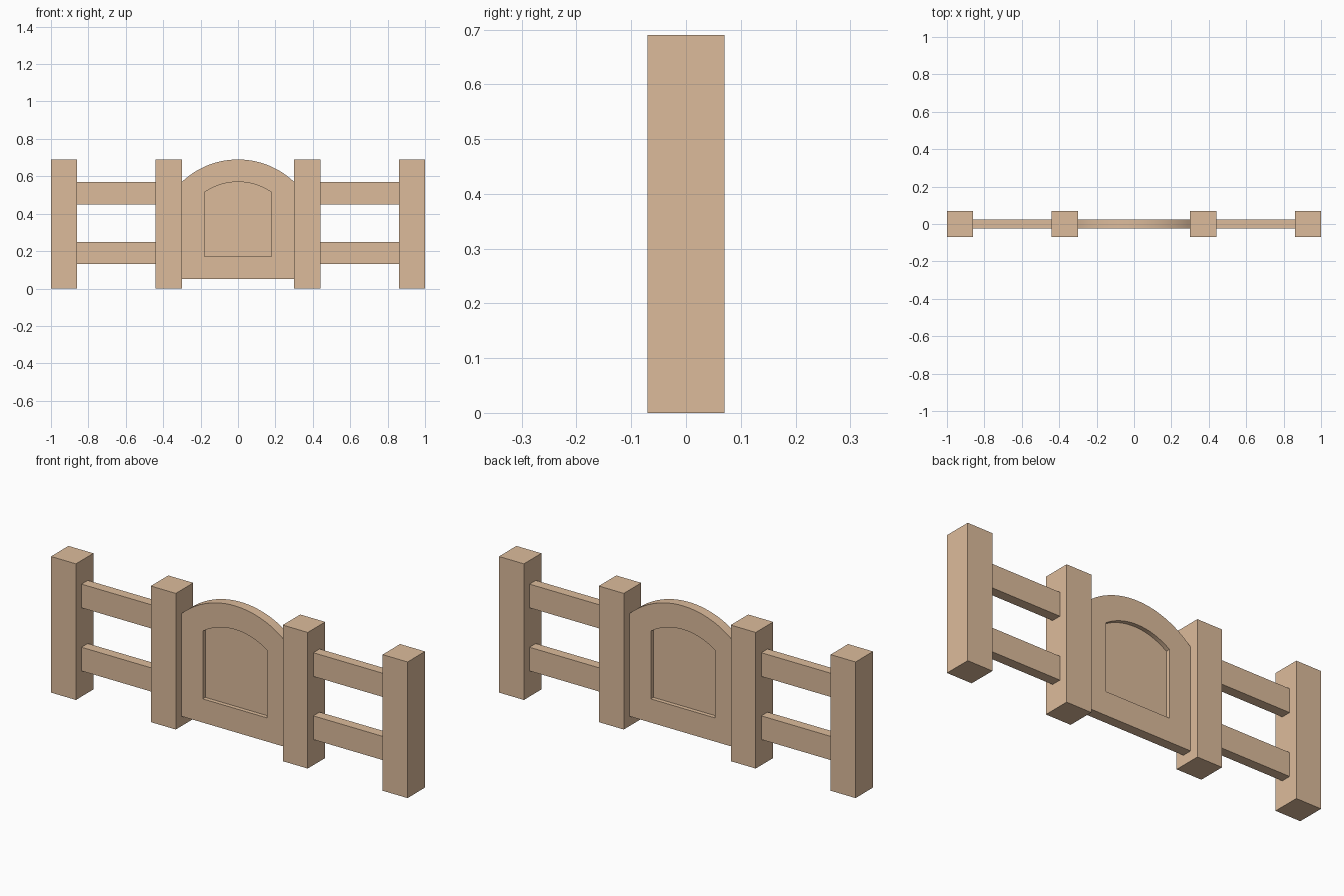
import bpy, bmesh, math

if "Cube" in bpy.data.objects:
    bpy.data.objects.remove(bpy.data.objects["Cube"])

wood = bpy.data.materials.new("wood")
wood.diffuse_color = (0.72, 0.50, 0.33, 1)
wood.use_nodes = True
wood.node_tree.nodes["Principled BSDF"].inputs["Base Color"].default_value = wood.diffuse_color


def add_mesh(name, bm):
    bmesh.ops.recalc_face_normals(bm, faces=bm.faces[:])
    me = bpy.data.meshes.new(name)
    bm.to_mesh(me)
    bm.free()
    me.materials.append(wood)
    ob = bpy.data.objects.new(name, me)
    bpy.context.collection.objects.link(ob)
    return ob


def box(name, x0, x1, z0, z1, depth):
    bm = bmesh.new()
    bmesh.ops.create_cube(bm, size=1)
    for v in bm.verts:
        v.co.x = (x0 + x1) / 2 + v.co.x * (x1 - x0)
        v.co.y *= depth
        v.co.z = (z0 + z1) / 2 + v.co.z * (z1 - z0)
    return add_mesh(name, bm)


def arched(half, bottom, radius, centre_z=0.255, n=32):
    """Outline with a square bottom and an arc across the top."""
    a = math.asin(half / radius)
    arc = [(radius * math.sin(a - 2 * a * i / n),
            centre_z + radius * math.cos(a - 2 * a * i / n)) for i in range(n + 1)]
    return [(-half, bottom), (half, bottom)] + arc


def loop(bm, pts, y):
    return [bm.verts.new((x, y, z)) for x, z in pts]


def bridge(bm, a, b):
    for i in range(len(a)):
        j = (i + 1) % len(a)
        bm.faces.new((a[i], a[j], b[j], b[i]))


def smooth(ob):
    bpy.ops.object.select_all(action='DESELECT')
    ob.select_set(True)
    bpy.context.view_layer.objects.active = ob
    bpy.ops.object.shade_smooth_by_angle(angle=math.radians(30))


# Posts and rails on each side
for side, s in (("left", -1), ("right", 1)):
    for part, a, b in (("gate_post", 0.30, 0.44), ("end_post", 0.86, 1.0)):
        box(f"{side}_{part}", *sorted((s * a, s * b)), 0, 0.69, 0.14)
    for part, z in (("lower_rail", 0.13), ("upper_rail", 0.45)):
        box(f"{side}_{part}", *sorted((s * 0.44, s * 0.86)), z, z + 0.12, 0.05)

# Arched gate frame with an opening
outer = arched(0.30, 0.05, 0.435)
inner = arched(0.18, 0.17, 0.315)
bm = bmesh.new()
of, ob_, jf, jb = (loop(bm, p, y) for p, y in
                   ((outer, -0.025), (outer, 0.025), (inner, -0.025), (inner, 0.025)))
for a, b in ((of, jf), (jf, jb), (jb, ob_), (ob_, of)):
    bridge(bm, a, b)
smooth(add_mesh("gate_frame", bm))

# Thin panel recessed in the frame
bm = bmesh.new()
f, b = loop(bm, inner, -0.004), loop(bm, inner, 0.004)
bm.faces.new(f)
bm.faces.new(b[::-1])
bridge(bm, f, b)
smooth(add_mesh("gate_panel", bm))
